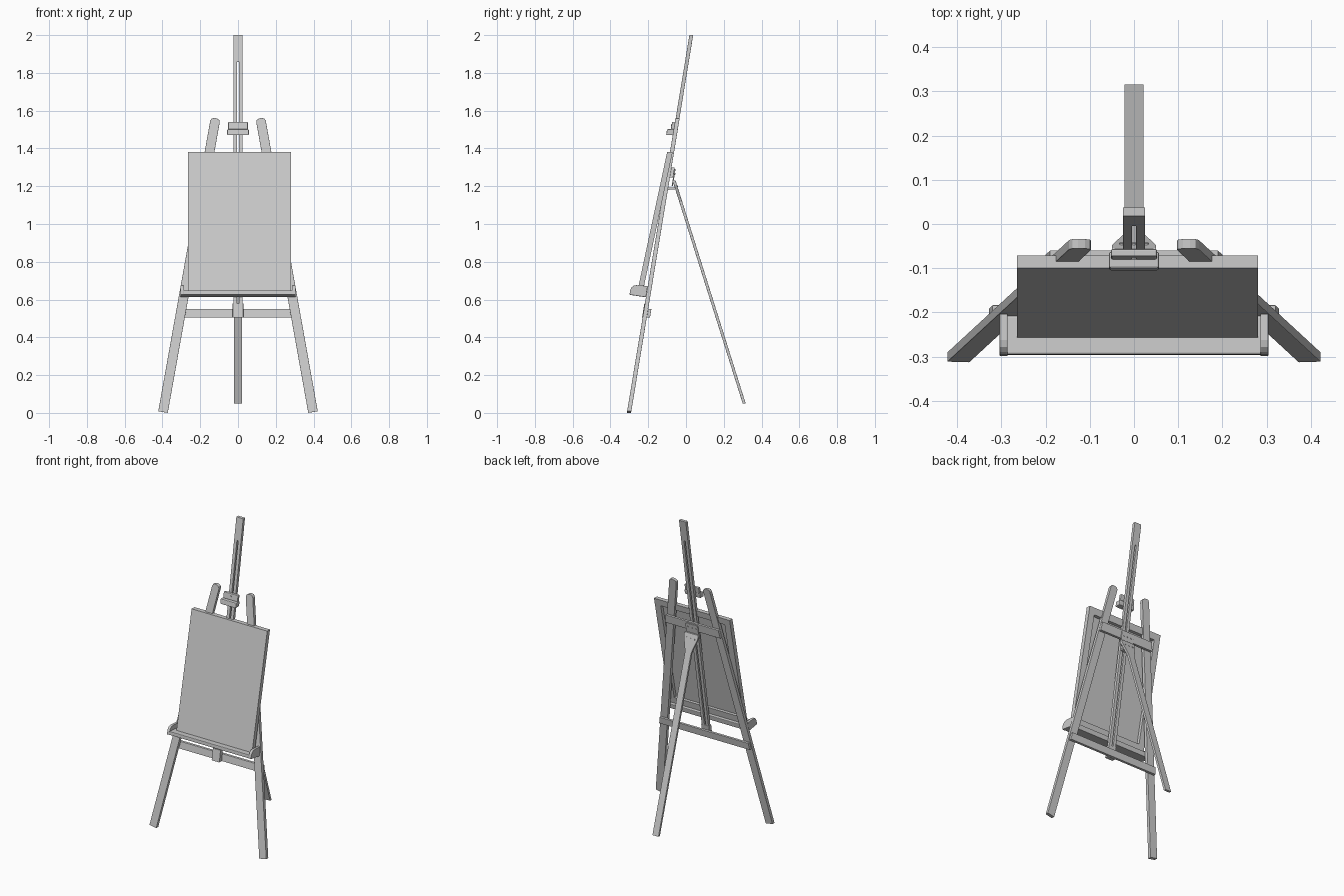
import bpy, bmesh, math

if "Cube" in bpy.data.objects:
    bpy.data.objects.remove(bpy.data.objects["Cube"])

FRAME = (-0.302, 0.165)      # y at z=0 and backward lean of the front frame
CANVAS = (-0.3948, 0.2136)   # steeper lean of the picture
REAR = (0.3237, -0.3145)     # rear strut leans the other way


def finish(name, bm, bevel):
    bmesh.ops.recalc_face_normals(bm, faces=bm.faces)
    me = bpy.data.meshes.new(name)
    bm.to_mesh(me)
    bm.free()
    ob = bpy.data.objects.new(name, me)
    bpy.context.collection.objects.link(ob)
    if bevel:
        m = ob.modifiers.new("soft_edges", 'BEVEL')
        m.width, m.segments, m.limit_method = bevel, 2, 'ANGLE'
    return ob


def extrude(name, a, b, bevel):
    """Solid between two matching outlines."""
    bm = bmesh.new()
    va, vb = [bm.verts.new(p) for p in a], [bm.verts.new(p) for p in b]
    bm.faces.new(va)
    bm.faces.new(vb[::-1])
    n = len(va)
    for i in range(n):
        j = (i + 1) % n
        bm.faces.new((va[i], va[j], vb[j], vb[i]))
    return finish(name, bm, bevel)


def board(name, pts, d0, d1, plane=FRAME, bevel=0.0015):
    """Front-view outline (x, z) laid in a leaning plane, from depth d0 to d1."""
    y0, k = plane
    return extrude(name, [(x, y0 + k * z + d0, z) for x, z in pts],
                   [(x, y0 + k * z + d1, z) for x, z in pts], bevel)


def rect(x0, x1, z0, z1):
    return [(x0, z0), (x1, z0), (x1, z1), (x0, z1)]


def side_profile(name, pts, x0, x1, bevel=0.002):
    """Side-view outline (y, z) extruded across x."""
    return extrude(name, [(x0, y, z) for y, z in pts],
                   [(x1, y, z) for y, z in pts], bevel)


def screw(name, x, z, d, r, plane=FRAME):
    pts = [(x + r * math.cos(i * math.pi / 6), z + r * math.sin(i * math.pi / 6))
           for i in range(12)]
    return board(name, pts, d, d + 0.004, plane, 0)


# Splayed front legs with rounded tops
ux, uz = -0.1761, 0.9844
L, w = 1.58, 0.0255
for side, tag in ((-1, "left"), (1, "right")):
    outline = [(0, -w), (L - 0.018, -w), (L - 0.005, -w + 0.005), (L, -w + 0.018),
               (L, w - 0.018), (L - 0.005, w - 0.005), (L - 0.018, w), (0, w)]
    pts = [(side * (0.397 + ux * t + uz * n), 0.0045 + uz * t - ux * n)
           for t, n in outline]
    board("front_leg_" + tag, pts, -0.011, 0.011)

# Central mast with adjustment slot
board("mast", [(-.025, .51), (-.025, 2), (.025, 2), (.025, .51),
               (.004, .51), (.004, 1.86), (-.004, 1.86), (-.004, .51)], -0.010, 0.010)
board("mast_foot_block", rect(-.028, .028, .505, .58), -0.014, 0.011)

# Cross bars behind the legs
board("lower_crossbar", [(-.328, .505), (.328, .505), (.32, .55), (-.32, .55)], 0.011, 0.028)
board("upper_crossbar", [(-.20, 1.245), (.20, 1.245), (.19, 1.3), (-.19, 1.3)], 0.011, 0.028)

# Top clamp on the mast
board("clamp_plate", rect(-.052, .052, 1.50, 1.54), -0.026, -0.008, bevel=.004)
board("clamp_lip", rect(-.057, .057, 1.47, 1.502), -0.046, -0.008, bevel=.005)
screw("clamp_screw", 0, 1.522, -0.029, .006)

# Rear strut, flared where it meets the hinge
board("rear_leg", [(-.022, .05), (.022, .05), (.022, 1.12), (.05, 1.205), (.05, 1.23),
                   (-.05, 1.23), (-.05, 1.205), (-.022, 1.12)], -0.008, 0.008, REAR)
board("hinge_plate", rect(-.045, .045, 1.20, 1.29), 0.028, 0.034)
y0 = FRAME[0] + FRAME[1] * 1.22
side_profile("hinge_arm", [(y0 - .008, 1.18), (-.058, 1.183), (-.052, 1.195), (y0 - .008, 1.192)],
             -.02, .02, 0)
for x in (-.028, 0, .028):
    screw("hinge_screw", x, 1.265, 0.033, .005)
    screw("rear_leg_screw", x, 1.20, 0.007, .005, REAR)

# Canvas shelf with rounded end brackets
side_profile("canvas_shelf", [(-.297, .625), (-.213, .612), (-.207, .644), (-.295, .648)],
             -.303, .303, .004)
bracket = [(-.299, .626), (-.212, .613), (-.203, .672), (-.262, .676), (-.278, .673),
           (-.289, .664), (-.296, .65)]
for side, tag in ((-1, "left"), (1, "right")):
    side_profile("shelf_bracket_" + tag, bracket, side * .286, side * .304)

# Stretched canvas: face panel and open stretcher frame behind it
x0, x1, z0, z1, b = -.265, .281, .645, 1.38, .042
board("canvas_face", rect(x0, x1, z0, z1), 0, 0.008, CANVAS, 0)
for name, r in (("stretcher_bottom", rect(x0, x1, z0, z0 + b)),
                ("stretcher_top", rect(x0, x1, z1 - b, z1)),
                ("stretcher_left", rect(x0, x0 + b, z0 + b, z1 - b)),
                ("stretcher_right", rect(x1 - b, x1, z0 + b, z1 - b))):
    board(name, r, 0.008, 0.029, CANVAS, 0)
